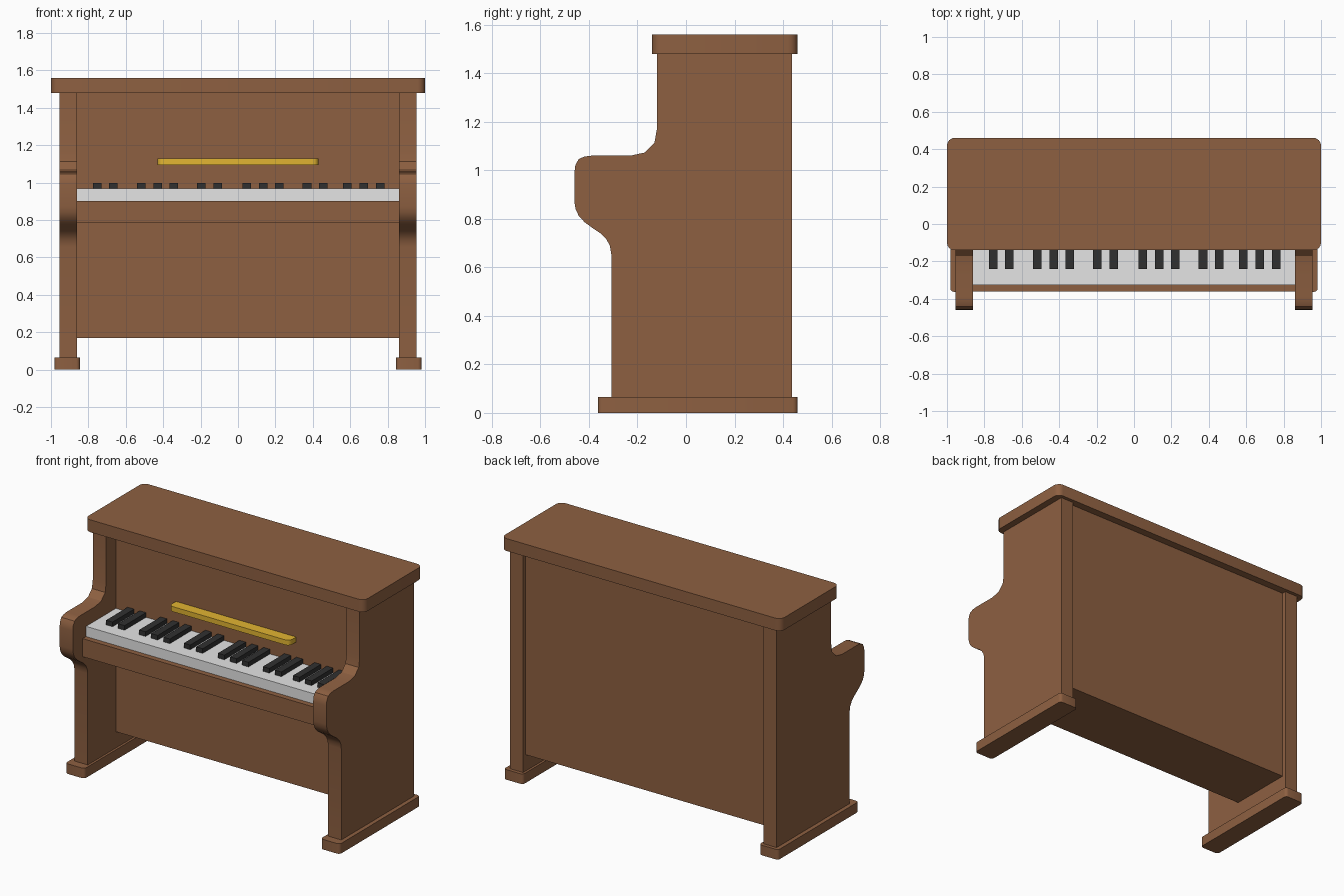
import bpy, bmesh, math

if "Cube" in bpy.data.objects:
    bpy.data.objects.remove(bpy.data.objects["Cube"])


def material(name, rgb):
    m = bpy.data.materials.new(name)
    m.diffuse_color = (*rgb, 1)
    m.use_nodes = True
    m.node_tree.nodes["Principled BSDF"].inputs["Base Color"].default_value = m.diffuse_color
    return m


WOOD = material("brown wood", (0.27, 0.117, 0.053))
WHITE = material("key white", (0.78, 0.78, 0.78))
BLACK = material("key black", (0.03, 0.03, 0.03))
BRASS = material("brass yellow", (0.76, 0.46, 0.032))


def finish(name, bm, mat):
    bmesh.ops.recalc_face_normals(bm, faces=bm.faces)
    me = bpy.data.meshes.new(name)
    bm.to_mesh(me)
    bm.free()
    me.materials.append(mat)
    ob = bpy.data.objects.new(name, me)
    bpy.context.collection.objects.link(ob)
    bpy.ops.object.select_all(action='DESELECT')
    ob.select_set(True)
    bpy.context.view_layer.objects.active = ob
    bpy.ops.object.shade_smooth_by_angle(angle=math.radians(32))
    return ob


def box(name, x, y, z, mat, radius=0, front_only=False):
    """Box from ranges, with optional rounded vertical edges."""
    bm = bmesh.new()
    bmesh.ops.create_cube(bm, size=1)
    for v in bm.verts:
        v.co = [r[0] if c < 0 else r[1] for r, c in zip((x, y, z), v.co)]
    if radius:
        edges = [e for e in bm.edges
                 if abs(e.verts[0].co.z - e.verts[1].co.z) > 1e-4
                 and (not front_only or e.verts[0].co.y < sum(y) / 2)]
        bmesh.ops.bevel(bm, geom=edges, offset=radius, segments=4,
                        profile=0.5, affect='EDGES')
    return finish(name, bm, mat)


# Side panel outline (y, z), with scrolled arm
PROFILE = [(0.437, 0.065), (-0.308, 0.065), (-0.308, 0.655), (-0.314, 0.69),
           (-0.33, 0.718), (-0.352, 0.74), (-0.385, 0.762), (-0.418, 0.786),
           (-0.442, 0.812), (-0.455, 0.84), (-0.46, 0.87), (-0.46, 0.99),
           (-0.456, 1.022), (-0.442, 1.046), (-0.42, 1.056), (-0.39, 1.06),
           (-0.23, 1.06), (-0.17, 1.073), (-0.13, 1.113), (-0.12, 1.17),
           (-0.12, 1.48), (0.437, 1.48)]


def side_panel(name, x0, x1):
    bm = bmesh.new()
    face = bm.faces.new([bm.verts.new((x0, y, z)) for y, z in PROFILE])
    ext = bmesh.ops.extrude_face_region(bm, geom=[face], use_keep_orig=True)
    for v in ext["geom"]:
        if isinstance(v, bmesh.types.BMVert):
            v.co.x = x1
    return finish(name, bm, WOOD)


# Sides and feet
for s, label in ((-1, "left"), (1, "right")):
    side_panel(label + "_side_panel", s * 0.86, s * 0.955)
    box(label + "_foot", sorted((s * 0.845, s * 0.982)), (-0.363, 0.46),
        (0, 0.065), WOOD, 0.02)

# Case and lid
box("case_body", (-0.86, 0.86), (-0.02, 0.41), (0.17, 1.48), WOOD)
box("lid", (-1, 1), (-0.14, 0.46), (1.48, 1.56), WOOD, 0.04)

# Keyboard
box("key_bed", (-0.86, 0.86), (-0.36, -0.02), (0.785, 0.902), WOOD)
box("white_keys", (-0.86, 0.86), (-0.325, -0.02), (0.902, 0.968), WHITE)
for i, x in enumerate((-0.753, -0.667, -0.517, -0.43, -0.343, -0.197, -0.108,
                       0.047, 0.135, 0.22, 0.369, 0.455, 0.585, 0.672, 0.76)):
    box(f"black_key_{i + 1}", (x - 0.023, x + 0.023), (-0.24, -0.02),
        (0.968, 0.998), BLACK)

# Music shelf
box("music_shelf", (-0.43, 0.43), (-0.09, -0.02), (1.095, 1.128), BRASS,
    0.03, front_only=True)
